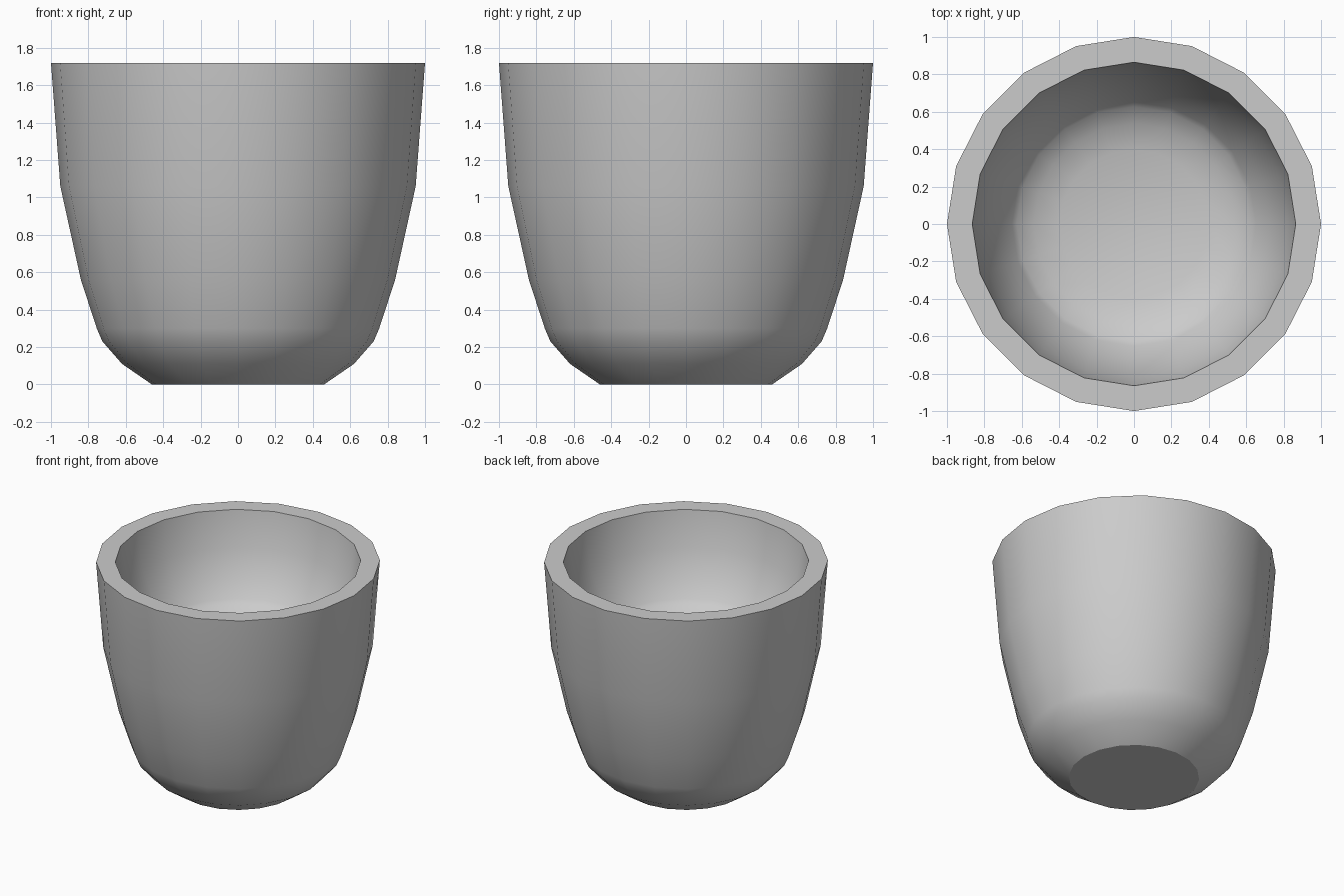
import bpy, bmesh, math

cube = bpy.data.objects.get("Cube")
if cube:
    bpy.data.objects.remove(cube, do_unlink=True)

SIDES = 20
HEIGHT = 1.72
BOWL_WIDTH = 0.865   # hollow width relative to the outside
BOWL_DEPTH = 0.42    # hollow depth relative to the outside

# Plain grey clay
clay = bpy.data.materials.new("grey_clay")
clay.use_nodes = True
colour = (0.6, 0.6, 0.6, 1)
clay.diffuse_color = colour
clay.node_tree.nodes["Principled BSDF"].inputs["Base Color"].default_value = colour

# Outer wall (radius, height) upwards, then a shallower bowl of the same shape downwards
outer = [(0.46, 0), (0.62, 0.11), (0.725, 0.23), (0.755, 0.30),
         (0.84, 0.56), (0.95, 1.06), (1, HEIGHT)]
inner = [(r * BOWL_WIDTH, HEIGHT - (HEIGHT - z) * BOWL_DEPTH) for r, z in reversed(outer)]

bm = bmesh.new()
rings = []
for radius, height in outer + inner:
    rings.append([bm.verts.new((radius * math.cos(i * math.tau / SIDES),
                                radius * math.sin(i * math.tau / SIDES), height))
                  for i in range(SIDES)])

# Walls and rim
for low, high in zip(rings, rings[1:]):
    for i in range(SIDES):
        j = (i + 1) % SIDES
        bm.faces.new((low[i], low[j], high[j], high[i]))

# Underside and bowl floor
bm.faces.new(rings[0][::-1])
bm.faces.new(rings[-1])

mesh = bpy.data.meshes.new("cup")
bm.to_mesh(mesh)
bm.free()
mesh.materials.append(clay)
cup = bpy.data.objects.new("cup", mesh)
bpy.context.collection.objects.link(cup)

# Smooth walls with crisp rim and foot
bpy.context.view_layer.objects.active = cup
cup.select_set(True)
bpy.ops.object.shade_smooth_by_angle(angle=math.radians(32))
